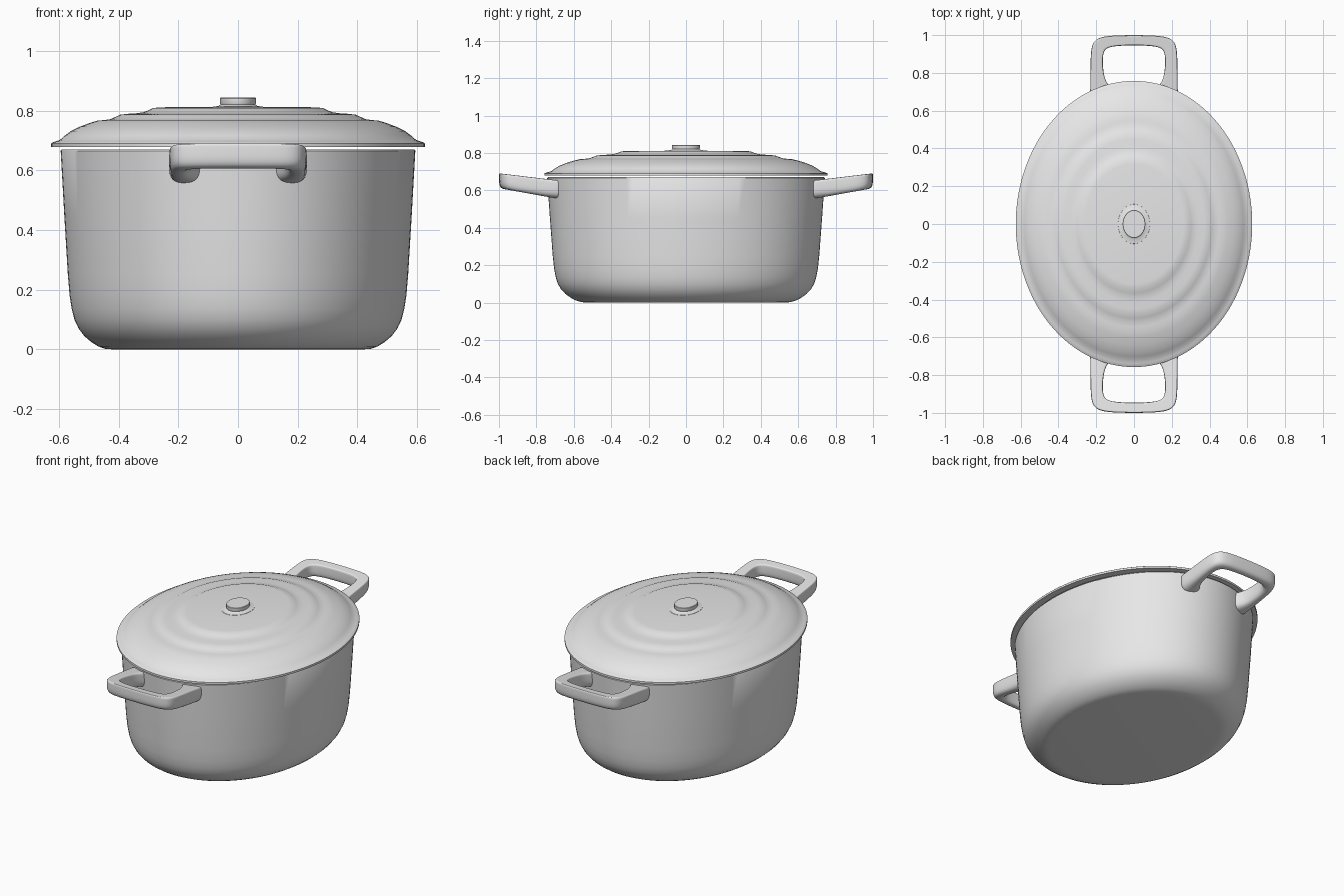
import bpy, bmesh, math

cube = bpy.data.objects.get("Cube")
if cube:
    bpy.data.objects.remove(cube, do_unlink=True)

GREY = (0.8, 0.8, 0.8, 1.0)
mat = bpy.data.materials.new("plain grey")
mat.use_nodes = True
mat.diffuse_color = GREY
mat.node_tree.nodes["Principled BSDF"].inputs["Base Color"].default_value = GREY


def finish(name, bm, angle):
    """Turn a bmesh into a smooth-shaded object with the shared material."""
    bmesh.ops.recalc_face_normals(bm, faces=bm.faces[:])
    mesh = bpy.data.meshes.new(name)
    bm.to_mesh(mesh)
    bm.free()
    mesh.materials.append(mat)
    obj = bpy.data.objects.new(name, mesh)
    bpy.context.collection.objects.link(obj)
    bpy.ops.object.select_all(action="DESELECT")
    obj.select_set(True)
    bpy.context.view_layer.objects.active = obj
    bpy.ops.object.shade_smooth_by_angle(angle=math.radians(angle))
    return obj


def oval_lathe(name, profile, stretch, segments=128, angle=35):
    """Revolve an (x radius, z) profile into an oval, longer along y."""
    bm = bmesh.new()
    rings = []
    for r, z in profile:
        if r == 0:
            rings.append([bm.verts.new((0, 0, z))] * segments)
            continue
        turn = [2 * math.pi * i / segments for i in range(segments)]
        rings.append([bm.verts.new((r * math.cos(t), r * stretch * math.sin(t), z)) for t in turn])
    for a, b in zip(rings, rings[1:]):
        for i in range(segments):
            j = (i + 1) % segments
            quad = [a[i], a[j], b[j], b[i]]
            bm.faces.new(list(dict.fromkeys(quad)))
    return finish(name, bm, angle)


# Pot: outside from base to rim, then down the inside
oval_lathe("pot_body", [
    (0, 0), (0.42, 0), (0.445, 0.002), (0.468, 0.01), (0.492, 0.025),
    (0.515, 0.045), (0.534, 0.07), (0.548, 0.1), (0.557, 0.135), (0.564, 0.18),
    (0.57, 0.25), (0.582, 0.45), (0.594, 0.665), (0.591, 0.67),
    (0.553, 0.67), (0.55, 0.665), (0.53, 0.25), (0.515, 0.13), (0.47, 0.065),
    (0.4, 0.045), (0, 0.045)], 1.25)

# Lid: stepped dome, thin rim, hollow underside
oval_lathe("lid", [
    (0, 0.812), (0.262, 0.811), (0.285, 0.808), (0.302, 0.8), (0.318, 0.794),
    (0.34, 0.791), (0.372, 0.789), (0.395, 0.786), (0.412, 0.778), (0.428, 0.771),
    (0.45, 0.768), (0.472, 0.766), (0.495, 0.759), (0.53, 0.746), (0.56, 0.731),
    (0.58, 0.716), (0.596, 0.702), (0.61, 0.697), (0.624, 0.692), (0.626, 0.69),
    (0.626, 0.678), (0.585, 0.678), (0.56, 0.7), (0.46, 0.74), (0.3, 0.775),
    (0, 0.79)], 1.21)

# Knob: short stub with a small flared foot
oval_lathe("lid_knob", [
    (0, 0.805), (0.086, 0.808), (0.084, 0.813), (0.066, 0.815), (0.058, 0.82),
    (0.06, 0.826), (0.06, 0.841), (0.058, 0.843), (0, 0.843)], 1.24, 64)

# Handle outline: outer and inner points from the wall to the middle of the grip
HALF = [((0.232, 0.66), (0.095, 0.66)), ((0.232, 0.70), (0.12, 0.71)),
        ((0.231, 0.74), (0.143, 0.745)), ((0.23, 0.78), (0.16, 0.785)),
        ((0.23, 0.86), (0.166, 0.85)), ((0.227, 0.935), (0.165, 0.89)),
        ((0.208, 0.975), (0.156, 0.922)), ((0.165, 0.993), (0.132, 0.937)),
        ((0.09, 0.999), (0.08, 0.944)), ((0, 1.0), (0, 0.947))]
# Cross-section: across (0 inner, 1 outer) and up (0 bottom, 1 top)
SECTION = [(0, 0.93), (0.06, 1), (0.18, 1), (0.82, 1), (0.94, 1), (1, 0.93),
           (1, 0.75), (1, 0.3), (0.85, 0.03), (0.5, -0.02), (0.15, 0.03),
           (0, 0.3), (0, 0.75)]


def handle(name, side):
    path = HALF + [((-o[0], o[1]), (-i[0], i[1])) for o, i in HALF[-2::-1]]
    bm = bmesh.new()
    rings = []
    for outer, inner in path:
        ring = []
        for u, v in SECTION:
            x = inner[0] + (outer[0] - inner[0]) * u
            y = inner[1] + (outer[1] - inner[1]) * u
            top = 0.691 - 0.12 * (1 - y)
            low = 0.612 - 0.18 * (1 - y)
            ring.append(bm.verts.new((x, side * y, low + (top - low) * v)))
        rings.append(ring)
    n = len(SECTION)
    for a, b in zip(rings, rings[1:]):
        for k in range(n):
            bm.faces.new((a[k], a[(k + 1) % n], b[(k + 1) % n], b[k]))
    bm.faces.new(rings[0])
    bm.faces.new(rings[-1])
    obj = finish(name, bm, 60)
    rounding = obj.modifiers.new("rounding", "SUBSURF")
    rounding.levels = rounding.render_levels = 2
    obj.modifiers.move(len(obj.modifiers) - 1, 0)


handle("front_handle", -1)
handle("back_handle", 1)
